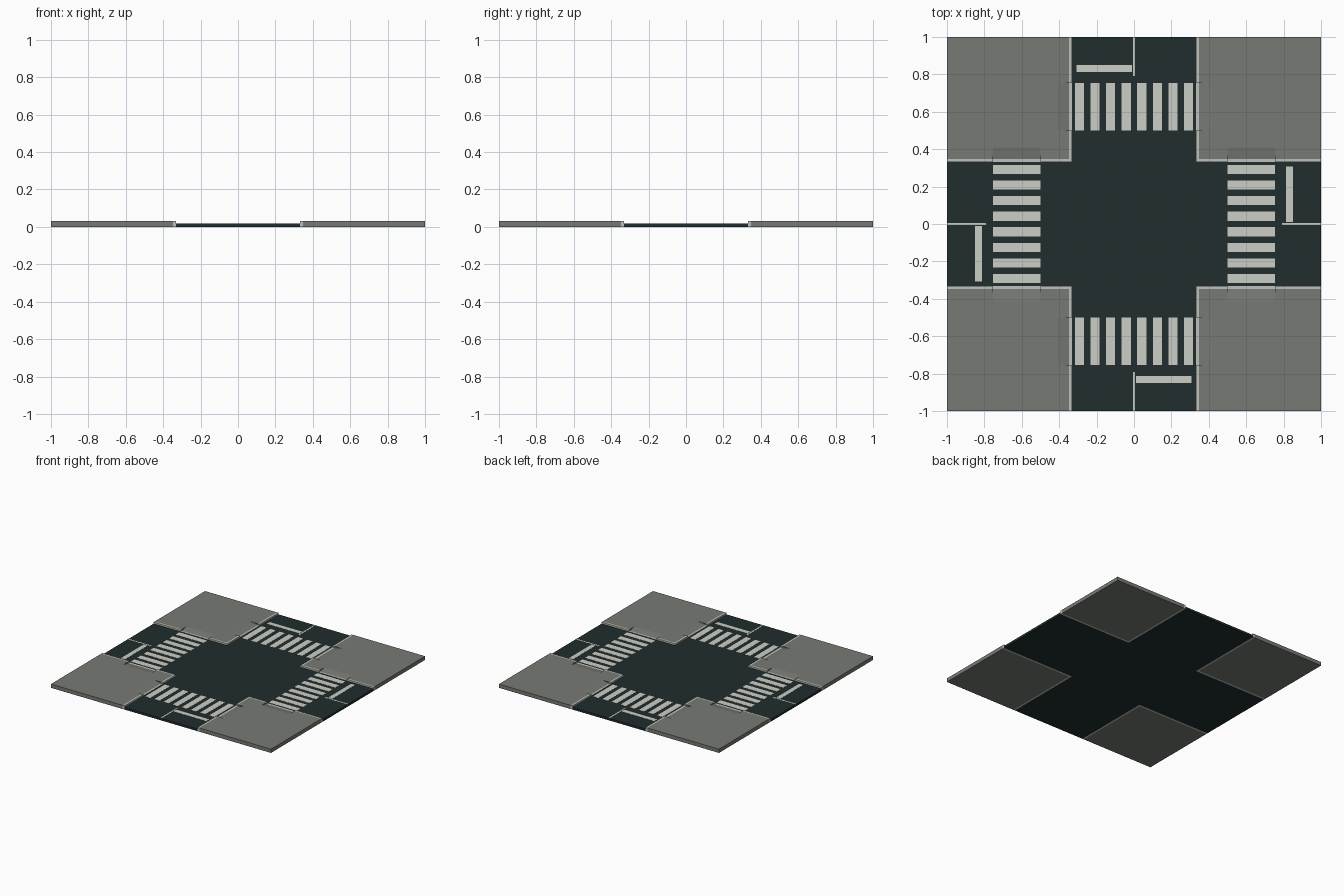
import bpy, bmesh, math
from mathutils import Matrix

if "Cube" in bpy.data.objects:
    bpy.data.objects.remove(bpy.data.objects["Cube"])


def material(name, rgb):
    m = bpy.data.materials.new(name)
    m.diffuse_color = (*rgb, 1)
    m.use_nodes = True
    m.node_tree.nodes["Principled BSDF"].inputs["Base Color"].default_value = m.diffuse_color
    return m


ASPHALT = material("dark asphalt", (0.015, 0.026, 0.026))
PAVING = material("grey paving", (0.18, 0.195, 0.172))
KERB = material("pale kerb stone", (0.52, 0.54, 0.50))
PAINT = material("white road paint", (0.60, 0.62, 0.56))

ROAD_Z, WALK_Z = 0.018, 0.031      # road and pavement heights
K0, K1 = 0.332, 0.348              # kerb inner and outer edge
C0, C1 = 0.50, 0.755               # crossing start and end
RAMP = 0.41                        # back of the dropped kerb ramp


def prism(bm, outline, z0, z1):
    """Extrude a flat outline from z0 to z1."""
    face = bm.faces.new([bm.verts.new((x, y, z0)) for x, y in outline])
    top = bmesh.ops.extrude_face_region(bm, geom=[face], use_keep_orig=True)["geom"]
    for v in top:
        if isinstance(v, bmesh.types.BMVert):
            v.co.z = z1


def box(bm, x0, x1, y0, y1, z0, z1):
    prism(bm, [(x0, y0), (x1, y0), (x1, y1), (x0, y1)], z0, z1)


def finish(bm, name, mat, turn=0):
    bmesh.ops.transform(bm, matrix=Matrix.Rotation(turn * math.pi / 2, 4, 'Z'), verts=bm.verts)
    bmesh.ops.recalc_face_normals(bm, faces=bm.faces)
    mesh = bpy.data.meshes.new(name)
    bm.to_mesh(mesh)
    bm.free()
    mesh.materials.append(mat)
    bpy.context.collection.objects.link(bpy.data.objects.new(name, mesh))


# Cross-shaped road slab
bm = bmesh.new()
quarter = [(K0, -1), (K0, -K0), (1, -K0)]
cross = []
for i in range(4):
    for x, y in quarter:
        for _ in range(i):
            x, y = -y, x
        cross.append((x, y))
prism(bm, cross, 0, ROAD_Z)
finish(bm, "road", ASPHALT)

for t in range(4):
    # Pavement corner, notched for the ramps
    bm = bmesh.new()
    half = [(K1, K1), (C0, K1), (C0, RAMP), (C1, RAMP), (C1, K1), (1, K1)]
    prism(bm, half + [(1, 1)] + [(y, x) for x, y in half[:0:-1]], 0, WALK_Z)
    finish(bm, f"pavement_{t}", PAVING, t)

    # Sloped ramps in both notches
    bm = bmesh.new()
    for flip in (False, True):
        ends = []
        for a in (C0, C1):
            profile = [(K1, 0), (RAMP, 0), (RAMP, WALK_Z), (K1, ROAD_Z + 0.002)]
            ends.append([bm.verts.new((b, a, z) if flip else (a, b, z)) for b, z in profile])
        bm.faces.new(ends[0])
        bm.faces.new(ends[1])
        for i in range(4):
            j = (i + 1) % 4
            bm.faces.new((ends[0][i], ends[0][j], ends[1][j], ends[1][i]))
    finish(bm, f"ramps_{t}", PAVING, t)

    # Kerb: corner, dropped lengths and outer lengths
    bm = bmesh.new()
    prism(bm, [(K0, K0), (C0, K0), (C0, K1), (K1, K1), (K1, C0), (K0, C0)], 0, WALK_Z)
    for a, b, z in ((C0, C1, ROAD_Z + 0.002), (C1, 1, WALK_Z)):
        box(bm, a, b, K0, K1, 0, z)
        box(bm, K0, K1, a, b, 0, z)
    finish(bm, f"kerb_{t}", KERB, t)

    # Painted markings of one road arm
    z0, z1 = ROAD_Z - 0.001, ROAD_Z + 0.001
    bm = bmesh.new()
    for i in range(8):
        c = (i - 3.5) * 0.0832
        box(bm, c - 0.0245, c + 0.0245, C0, C1, z0, z1)
    finish(bm, f"zebra_crossing_{t}", PAINT, t)
    bm = bmesh.new()
    box(bm, -0.307, -0.01, 0.813, 0.85, z0, z1)
    finish(bm, f"stop_line_{t}", PAINT, t)
    bm = bmesh.new()
    box(bm, -0.006, 0.006, 0.79, 1, z0, z1)
    finish(bm, f"centre_line_{t}", PAINT, t)
